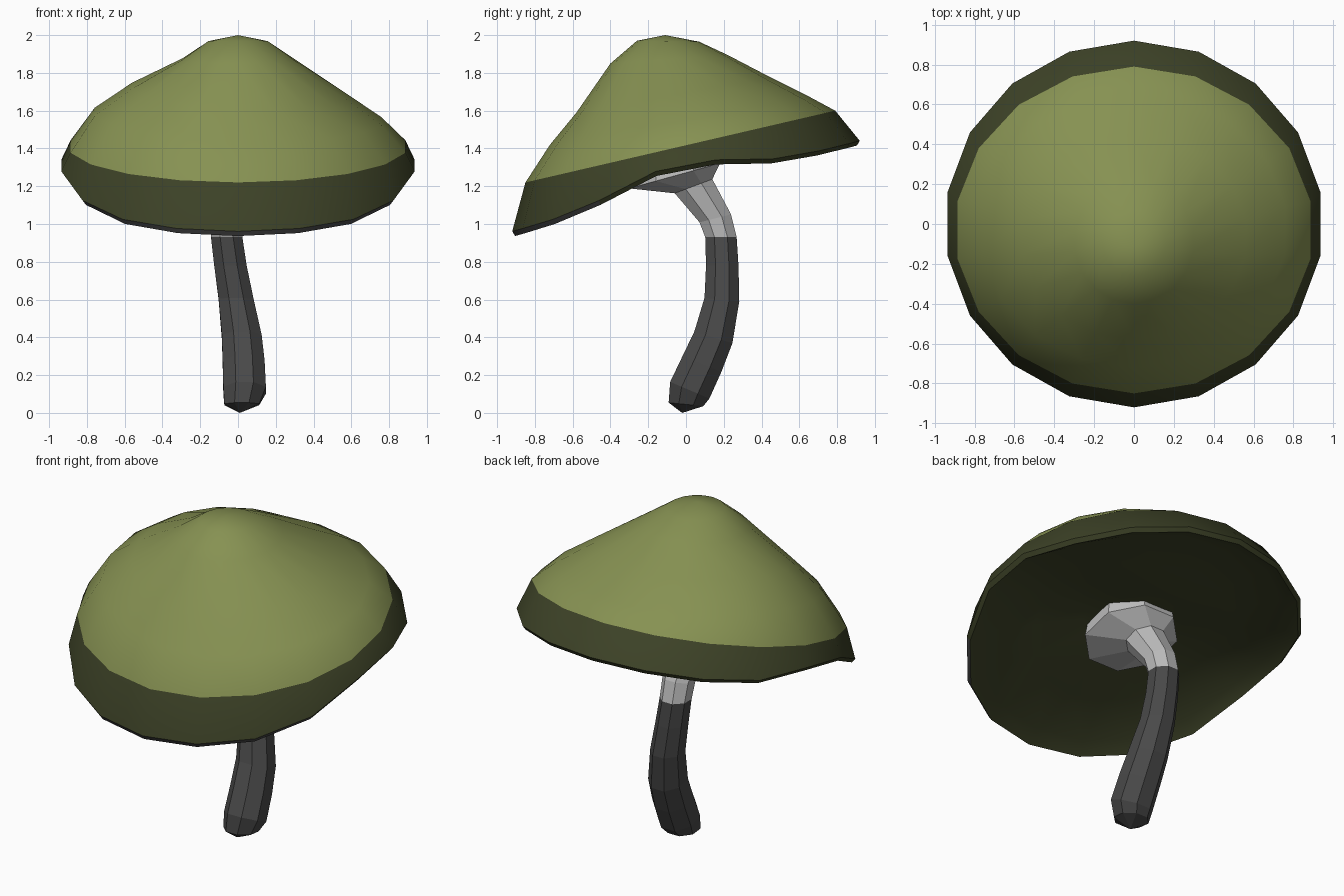
import bpy, bmesh, math

if "Cube" in bpy.data.objects:
    bpy.data.objects.remove(bpy.data.objects["Cube"])


def material(name, rgb):
    m = bpy.data.materials.new(name)
    m.diffuse_color = (*rgb, 1)
    m.use_nodes = True
    m.node_tree.nodes["Principled BSDF"].inputs["Base Color"].default_value = m.diffuse_color
    return m


olive = material("olive", (0.24, 0.285, 0.085))
dark_olive = material("dark_olive", (0.046, 0.054, 0.02))
dark_grey = material("dark_grey", (0.066, 0.066, 0.066))
light_grey = material("light_grey", (0.5, 0.5, 0.5))


def loft(name, rings, mats, rule, cap_start=None, cap_end=None):
    """Skin a list of point rings; close the ends with a centre point."""
    bm = bmesh.new()
    vr = [[bm.verts.new(p) for p in r] for r in rings]
    n = len(vr[0])
    for k in range(len(vr) - 1):
        for i in range(n):
            j = (i + 1) % n
            f = bm.faces.new((vr[k][i], vr[k][j], vr[k + 1][j], vr[k + 1][i]))
            f.material_index = rule(k, f.calc_center_median())
    for tip, ring, k in ((cap_start, vr[0], -1), (cap_end, vr[-1], len(vr) - 1)):
        if tip:
            t = bm.verts.new(tip)
            for i in range(n):
                f = bm.faces.new((ring[i], ring[(i + 1) % n], t))
                f.material_index = rule(k, f.calc_center_median())
    bmesh.ops.recalc_face_normals(bm, faces=bm.faces[:])
    me = bpy.data.meshes.new(name)
    bm.to_mesh(me)
    bm.free()
    for m in mats:
        me.materials.append(m)
    ob = bpy.data.objects.new(name, me)
    bpy.context.collection.objects.link(ob)
    return ob


# Cap: 18-sided tilted rings given by front point, back point and half width
def bend(y):
    return 0.13 * math.exp(-((y + 0.05) / 0.28) ** 2 / 2)


def cap_ring(yf, zf, yb, zb, rx, bent=0, bulge=0):
    pts = []
    for i in range(18):
        a = math.radians(10 + 20 * i)
        s = (math.sin(a) + 1) / 2
        x, y = rx * math.cos(a), yf + (yb - yf) * s
        z = zf + (zb - zf) * s + bent * bend(y) + bulge * max(0, -math.cos(a))
        pts.append((x, y, z))
    return pts


cap_rings = [
    cap_ring(-0.26, 1.97, 0.07, 1.965, 0.16),
    cap_ring(-0.40, 1.85, 0.22, 1.895, 0.30),
    cap_ring(-0.58, 1.59, 0.45, 1.775, 0.57, 0, 0.05),
    cap_ring(-0.72, 1.42, 0.66, 1.67, 0.77, 0, 0.05),
    cap_ring(-0.85, 1.22, 0.79, 1.60, 0.90),
    cap_ring(-0.92, 0.96, 0.92, 1.44, 0.95, 1),      # rim
    cap_ring(-0.905, 0.935, 0.905, 1.415, 0.93, 1),  # lip
    cap_ring(-0.83, 1.00, 0.83, 1.43, 0.86, 1),      # underside
    cap_ring(-0.55, 1.075, 0.55, 1.36, 0.57, 1),
    cap_ring(-0.28, 1.145, 0.28, 1.29, 0.29, 1),
]


def cap_rule(k, c):
    if k < 4:
        return 0
    if k == 5 and c.y < -0.45:
        return 2
    return 1


cap = loft("cap", cap_rings, (olive, dark_olive, dark_grey), cap_rule,
           (0, -0.11, 2.0), (0, 0, 1.34))
bpy.context.view_layer.objects.active = cap
cap.select_set(True)
bpy.ops.object.shade_smooth_by_angle(angle=math.radians(32))


# Stem: eight-sided rings along a bent path
def stem_ring(x, y, z, r, tilt):
    pts = []
    for i in range(8):
        a = math.radians(22.5 + 45 * i)
        v = r * math.sin(a)
        pts.append((x + r * math.cos(a), y + v * math.cos(tilt), z + v * math.sin(tilt)))
    return pts


joint = stem_ring(-0.06, 0.185, 0.93, 0.09, 0)
stem_rings = [
    stem_ring(0.02, 0.0, 0.045, 0.10, -0.1),
    stem_ring(0.035, 0.02, 0.12, 0.122, -0.4),
    stem_ring(0.03, 0.085, 0.26, 0.12, -0.4),
    stem_ring(0.02, 0.145, 0.40, 0.114, -0.3),
    stem_ring(-0.01, 0.19, 0.60, 0.10, -0.1),
    stem_ring(-0.04, 0.192, 0.78, 0.093, 0),
    joint,
]
loft("stem", stem_rings, (dark_grey,), lambda k, c: 0, (0.01, -0.02, 0.0))

# Pale neck flaring into a collar under the cap
neck_rings = [
    joint,
    stem_ring(-0.06, 0.155, 1.03, 0.093, 0.25),
    stem_ring(-0.05, 0.04, 1.20, 0.115, 0.36),
    stem_ring(-0.03, -0.06, 1.255, 0.27, 0.27),
    stem_ring(-0.03, -0.06, 1.36, 0.25, 0.27),
]
loft("neck_collar", neck_rings, (light_grey,), lambda k, c: 0, None, (-0.03, -0.06, 1.37))
